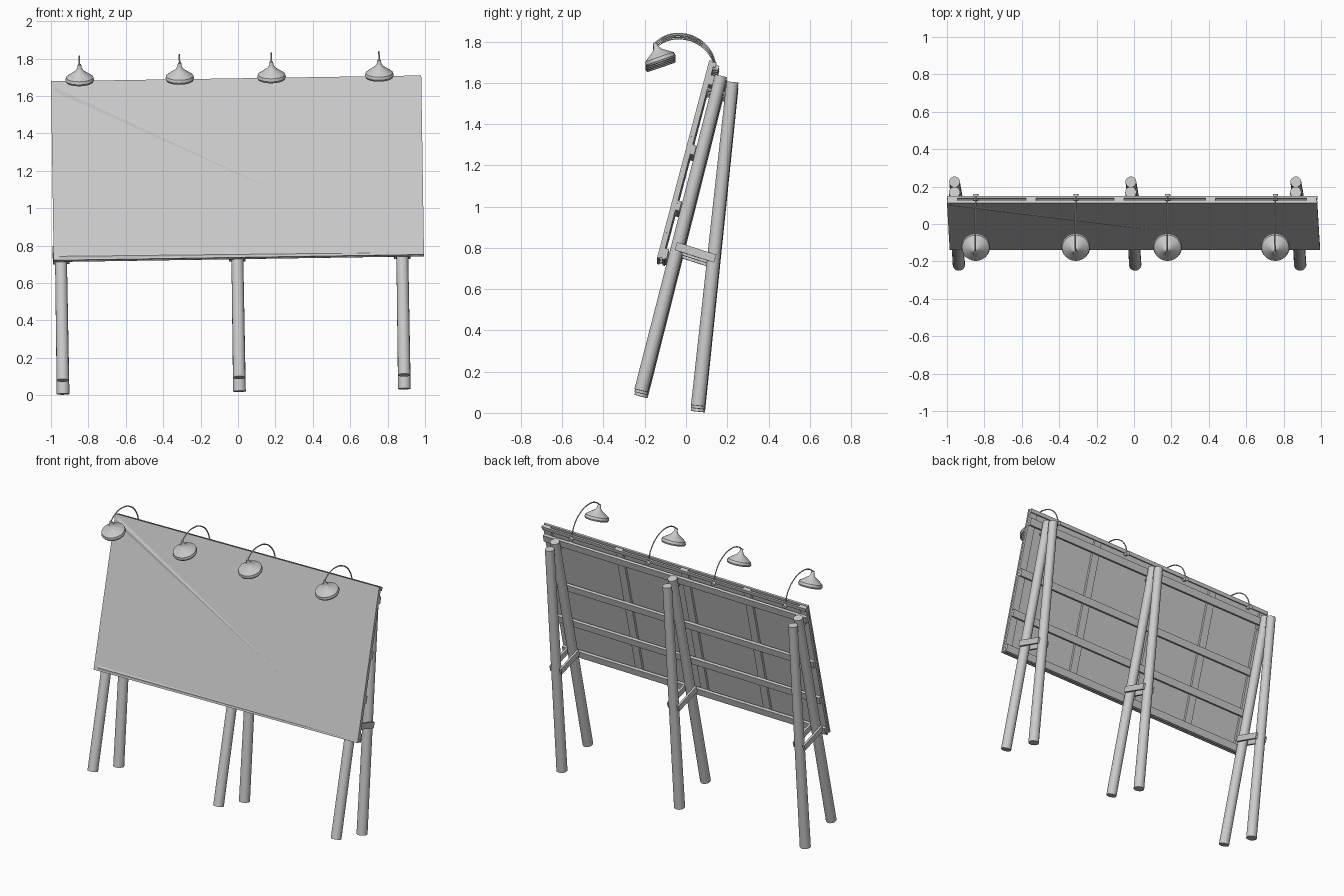
import bpy, bmesh, math
from mathutils import Matrix, Vector

cube = bpy.data.objects.get("Cube")
if cube:
    bpy.data.objects.remove(cube, do_unlink=True)

# One flat colour for the whole structure
grey = bpy.data.materials.new("plain_grey")
grey.use_nodes = True
COLOUR = (0.6, 0.6, 0.6, 1)
grey.diffuse_color = COLOUR
grey.node_tree.nodes["Principled BSDF"].inputs["Base Color"].default_value = COLOUR

# The structure sags slightly sideways
SAG = Matrix.Rotation(-0.0155, 4, 'Y')
# Frame of the leaning panel: x across, y backwards, z up along the panel
PANEL = Matrix.Translation((0.016, -0.14, 0.737)) @ Matrix.Rotation(math.radians(-14.8), 4, 'X')
HALF, TALL = 0.99, 0.99


def finish(name, bm, matrix, smooth=False):
    bmesh.ops.recalc_face_normals(bm, faces=bm.faces)
    mesh = bpy.data.meshes.new(name)
    bm.to_mesh(mesh)
    bm.free()
    mesh.materials.append(grey)
    ob = bpy.data.objects.new(name, mesh)
    bpy.context.collection.objects.link(ob)
    ob.matrix_world = SAG @ matrix
    if smooth:
        bpy.ops.object.select_all(action='DESELECT')
        ob.select_set(True)
        bpy.context.view_layer.objects.active = ob
        bpy.ops.object.shade_smooth_by_angle(angle=math.radians(35))
    return ob


def board(name, low, high, matrix):
    """Box between two corners in the given frame."""
    low, high = Vector(low), Vector(high)
    bm = bmesh.new()
    bmesh.ops.create_cube(bm, size=1)
    bmesh.ops.scale(bm, vec=high - low, verts=bm.verts)
    bmesh.ops.translate(bm, vec=(low + high) / 2, verts=bm.verts)
    return finish(name, bm, matrix)


def pole(name, a, b, r1, r2, sides=20):
    """Tapered round bar from a to b."""
    a, b = Vector(a), Vector(b)
    bm = bmesh.new()
    bmesh.ops.create_cone(bm, cap_ends=True, segments=sides, radius1=r1,
                          radius2=r2, depth=(b - a).length)
    turn = (b - a).to_track_quat('Z', 'Y').to_matrix().to_4x4()
    return finish(name, bm, Matrix.Translation((a + b) / 2) @ turn, True)


def crease(name, a, b, width, depth):
    """Shallow tapering fold on the front sheet, in panel x and z."""
    a, b = Vector((a[0], 0, a[1])), Vector((b[0], 0, b[1]))
    side = (b - a).cross(Vector((0, 1, 0))).normalized() * width
    bm = bmesh.new()
    v = [bm.verts.new(p) for p in (a + side, a - side, a + Vector((0, -depth, 0)), b)]
    for tri in ((0, 2, 3), (2, 1, 3), (0, 1, 2), (0, 3, 1)):
        bm.faces.new([v[i] for i in tri])
    finish(name, bm, PANEL)


# Front sheet and its folds
board("front_sheet", (-HALF, 0, 0), (HALF, 0.012, TALL), PANEL)
crease("long_fold", (-0.97, 0.955), (0.40, 0.27), 0.022, 0.005)
crease("bottom_fold", (-0.96, 0.02), (0.95, 0.012), 0.012, 0.004)

# Upright battens behind the sheet
for x in (-0.96, -0.54, -0.07, 0.42, 0.96):
    board("upright_batten", (x - 0.027, 0.012, 0.005), (x + 0.027, 0.027, TALL - 0.004), PANEL)

# Long horizontal rails behind the battens
for z in (0.03, 0.27, 0.55, 0.90):
    board("horizontal_rail", (-HALF + 0.005, 0.027, z - 0.024), (HALF - 0.005, 0.046, z + 0.024), PANEL)
# Slim edge strip along the top and bottom of the sheet
for z in (0.012, TALL - 0.015):
    board("edge_strip", (-HALF, 0.027, z - 0.012), (HALF, 0.038, z + 0.012), PANEL)

# Three trestles, each with a leaning front leg, back leg and paired braces
for x in (-0.935, 0.008, 0.89):
    pole("front_leg", (x, -0.218, 0.094), (x, 0.17, 1.62), 0.033, 0.030)
    pole("back_leg", (x, 0.058, 0.0205), (x, 0.225, 1.59), 0.034, 0.029)
    pole("top_bolt", (x, 0.10, 1.555), (x, 0.245, 1.52), 0.010, 0.010, 8)
    brace = Matrix.Translation((x, 0.046, 0.764)) @ Matrix.Rotation(-0.31, 4, 'X')
    for side in (-1, 1):
        inner, outer = sorted((side * 0.030, side * 0.044))
        board("cross_brace", (inner, -0.10, -0.02), (outer, 0.10, 0.02), brace)

# Lamp shade outline: radius, height
SHADE = [(0, 0.008), (0.066, 0.008), (0.072, 0), (0.077, 0.010), (0.073, 0.026),
         (0.045, 0.046), (0.022, 0.062), (0.012, 0.078), (0.009, 0.098), (0, 0.100)]
ARM = [(-0.152, 1.78), (-0.105, 1.812), (-0.03, 1.826), (0.06, 1.80),
       (0.12, 1.74), (0.145, 1.675)]

for x in (-0.82, -0.285, 0.206, 0.782):
    # Shade, lathed and tipped towards the panel
    bm = bmesh.new()
    ring = [bm.verts.new((r, 0, z)) for r, z in SHADE]
    edges = [bm.edges.new(pair) for pair in zip(ring, ring[1:])]
    bmesh.ops.spin(bm, geom=ring + edges, cent=(0, 0, 0), axis=(0, 0, 1),
                   angle=math.tau, steps=24)
    bmesh.ops.remove_doubles(bm, verts=bm.verts, dist=0.0005)
    tip = Matrix.Translation((x, -0.12, 1.688)) @ Matrix.Rotation(math.radians(19), 4, 'X')
    finish("lamp_shade", bm, tip, True)

    # Curved arm reaching over the top edge
    curve = bpy.data.curves.new("lamp_arm", 'CURVE')
    curve.dimensions = '3D'
    curve.bevel_depth = 0.004
    curve.bevel_resolution = 1
    curve.resolution_u = 6
    curve.use_fill_caps = True
    spline = curve.splines.new('BEZIER')
    spline.bezier_points.add(len(ARM) - 1)
    for point, (y, z) in zip(spline.bezier_points, ARM):
        point.co = (x, y, z)
        point.handle_left_type = point.handle_right_type = 'AUTO'
    curve.materials.append(grey)
    arm = bpy.data.objects.new("lamp_arm", curve)
    bpy.context.collection.objects.link(arm)
    arm.matrix_world = SAG

    # Clamp holding the arm behind the panel
    pole("lamp_clamp", (x, 0.125, 1.665), (x, 0.158, 1.656), 0.014, 0.014, 12)
